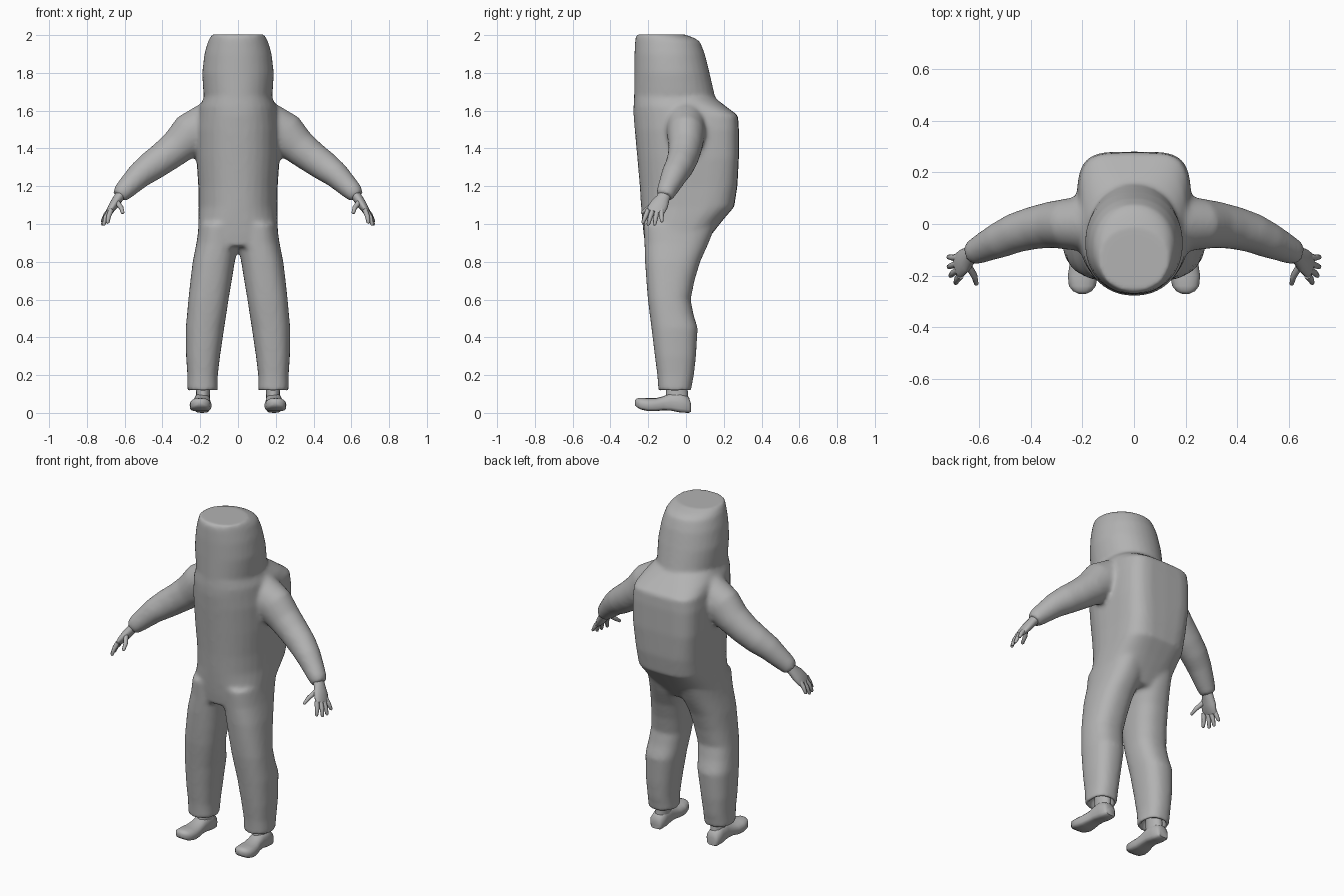
import bpy, bmesh, math
from mathutils import Vector

grey = bpy.data.materials.new("suit_grey")
grey.diffuse_color = (0.45, 0.45, 0.45, 1)


def spow(v, n):
    return math.copysign(abs(v) ** (2 / n), v)


def skin(bm, rings):
    """Bridge a list of point rings into a closed skin."""
    vs = [[bm.verts.new(p) for p in r] for r in rings]
    n = len(vs[0])
    for a, b in zip(vs, vs[1:]):
        for i in range(n):
            bm.faces.new((a[i], a[(i + 1) % n], b[(i + 1) % n], b[i]))
    bm.faces.new(vs[0][::-1])
    bm.faces.new(vs[-1])


def upright(bm, rows, sx=1, n=32):
    """Rows: z, front y, back y, x min, x max, front squareness, back squareness."""
    rings = []
    for z, yf, yb, xa, xb, nf, nb in rows:
        cx, cy, w, d = (xa + xb) / 2, (yf + yb) / 2, (xb - xa) / 2, (yb - yf) / 2
        ring = []
        for i in range(n):
            a = 2 * math.pi * i / n
            e = nb if math.sin(a) > 0 else nf
            ring.append((sx * (cx + w * spow(math.cos(a), e)), cy + d * spow(math.sin(a), e), z))
        rings.append(ring)
    skin(bm, rings)


def tube(bm, rows, sx=1, n=16):
    """Rows: x, y, z, radius across (y-ish), radius up."""
    pts = [Vector(r[:3]) for r in rows]
    rings = []
    for i, r in enumerate(rows):
        t = (pts[min(i + 1, len(pts) - 1)] - pts[max(i - 1, 0)]).normalized()
        v = Vector((0, 1, 0))
        v = (v - t * v.dot(t)).normalized()
        u = t.cross(v)
        ring = []
        for k in range(n):
            a = 2 * math.pi * k / n
            p = pts[i] + v * r[3] * math.cos(a) + u * r[4] * math.sin(a)
            ring.append((sx * p.x, p.y, p.z))
        rings.append(ring)
    skin(bm, rings)


def finish(bm, name, angle=50):
    bmesh.ops.recalc_face_normals(bm, faces=bm.faces)
    me = bpy.data.meshes.new(name)
    bm.to_mesh(me)
    bm.free()
    me.materials.append(grey)
    ob = bpy.data.objects.new(name, me)
    bpy.context.collection.objects.link(ob)
    bpy.ops.object.select_all(action='DESELECT')
    ob.select_set(True)
    bpy.context.view_layer.objects.active = ob
    bpy.ops.object.shade_smooth_by_angle(angle=math.radians(angle))
    return ob


# Suit: torso with back bulge, hood, legs and sleeves fused into one skin
bm = bmesh.new()
torso = [(0.88, -.215, .09, .20, 2.4, 2.4), (0.95, -.225, .14, .212, 2.4, 2.6),
         (1.02, -.232, .195, .21, 2.3, 3), (1.09, -.238, .255, .208, 2.2, 3.5),
         (1.2, -.245, .272, .21, 2.2, 4), (1.35, -.258, .28, .22, 2.2, 4.5),
         (1.5, -.272, .28, .222, 2.2, 4.5), (1.575, -.278, .275, .215, 2.2, 4.5),
         (1.62, -.278, .215, .205, 2.2, 3.5), (1.67, -.275, .15, .18, 2.2, 2.5)]
upright(bm, [(z, f, b, -w, w, nf, nb) for z, f, b, w, nf, nb in torso])
hood = [(1.5, -.272, .15, .165), (1.6, -.275, .17, .172), (1.7, -.275, .148, .184),
        (1.8, -.274, .125, .19), (1.9, -.273, .1, .178), (1.965, -.27, .075, .16),
        (1.985, -.268, .045, .15), (2.004, -.262, -.01, .138)]
upright(bm, [(z, f, b, -w, w, 2.1, 2.1) for z, f, b, w in hood])
leg = [(1.0, -.225, .16, .0, .205), (0.9, -.22, .12, -.005, .22), (0.8, -.217, .075, .017, .24),
       (0.7, -.21, .045, .033, .252), (0.6, -.202, .025, .05, .263), (0.52, -.192, .04, .062, .27),
       (0.45, -.183, .062, .073, .277), (0.3, -.165, .053, .095, .275), (0.2, -.152, .042, .107, .268),
       (0.15, -.148, .032, .108, .268), (0.118, -.147, .028, .106, .268),
       (0.118, -.125, .012, .125, .25), (0.17, -.12, .008, .13, .245)]
arm = [(.06, 0, 1.53, .11, .08), (.17, 0, 1.525, .11, .115), (.25, 0, 1.475, .1, .115),
       (.32, -.003, 1.41, .09, .095), (.39, -.015, 1.355, .083, .086), (.46, -.035, 1.305, .077, .08),
       (.52, -.062, 1.26, .07, .07), (.57, -.085, 1.21, .06, .06), (.61, -.105, 1.17, .052, .052),
       (.63, -.113, 1.145, .045, .04)]
for s in (-1, 1):
    upright(bm, [r + (2.4, 2.4) for r in leg], s)
    tube(bm, arm, s, 24)
suit = finish(bm, "suit")
m = suit.modifiers.new("fuse", 'REMESH')
m.mode = 'VOXEL'
m.voxel_size = 0.012
m.use_smooth_shade = True
m = suit.modifiers.new("soften", 'SMOOTH')
m.factor = 0.5
m.iterations = 7

for s, side in ((-1, "left"), (1, "right")):
    # Hand: palm, four fingers and thumb
    bm = bmesh.new()
    tube(bm, [(.61, -.108, 1.17, .035, .03), (.635, -.122, 1.135, .036, .026),
              (.655, -.14, 1.105, .048, .025), (.675, -.158, 1.075, .05, .02),
              (.685, -.165, 1.06, .046, .014)], s)
    for base, mid, tip in (((.672, -.2, 1.075), (.685, -.215, 1.04), (.69, -.228, 1.008)),
                           ((.68, -.177, 1.07), (.7, -.19, 1.035), (.71, -.2, .998)),
                           ((.682, -.153, 1.07), (.703, -.16, 1.035), (.717, -.166, .998)),
                           ((.68, -.13, 1.075), (.702, -.13, 1.045), (.718, -.128, 1.015)),
                           ((.64, -.165, 1.115), (.618, -.2, 1.085), (.61, -.232, 1.06))):
        rows = [p + (r, r) for p, r in ((base, .014), (mid, .0125), (tip, .009))]
        d = (Vector(tip) - Vector(mid)).normalized() * .006
        rows.append(tuple(Vector(tip) + d) + (.004, .004))
        tube(bm, rows, s, 8)
    finish(bm, side + "_hand")

    # Shoe: foot lofted heel to toe, with an ankle
    bm = bmesh.new()
    foot = [(.026, .005, .05, .19, .028), (.015, 0, .085, .19, .04), (-.03, .002, .11, .19, .044),
            (-.08, .012, .105, .19, .044), (-.12, .014, .088, .192, .046), (-.16, .009, .078, .196, .054),
            (-.2, .009, .078, .198, .058), (-.24, .018, .08, .2, .052), (-.26, .03, .076, .2, .036),
            (-.27, .042, .066, .2, .015)]
    rings = []
    for y, zb, zt, cx, w in foot:
        ring = []
        for k in range(16):
            a = 2 * math.pi * k / 16
            e = 2.2 if math.sin(a) > 0 else 4
            ring.append((s * (cx + w * spow(math.cos(a), e)), y,
                         (zb + zt) / 2 + (zt - zb) / 2 * spow(math.sin(a), e)))
        rings.append(ring)
    skin(bm, rings)
    upright(bm, [(.05, -.115, .016, .15, .23, 2, 2), (.1, -.105, .01, .148, .222, 2, 2),
                 (.2, -.105, .005, .145, .225, 2, 2)], s, 16)
    finish(bm, side + "_shoe")
